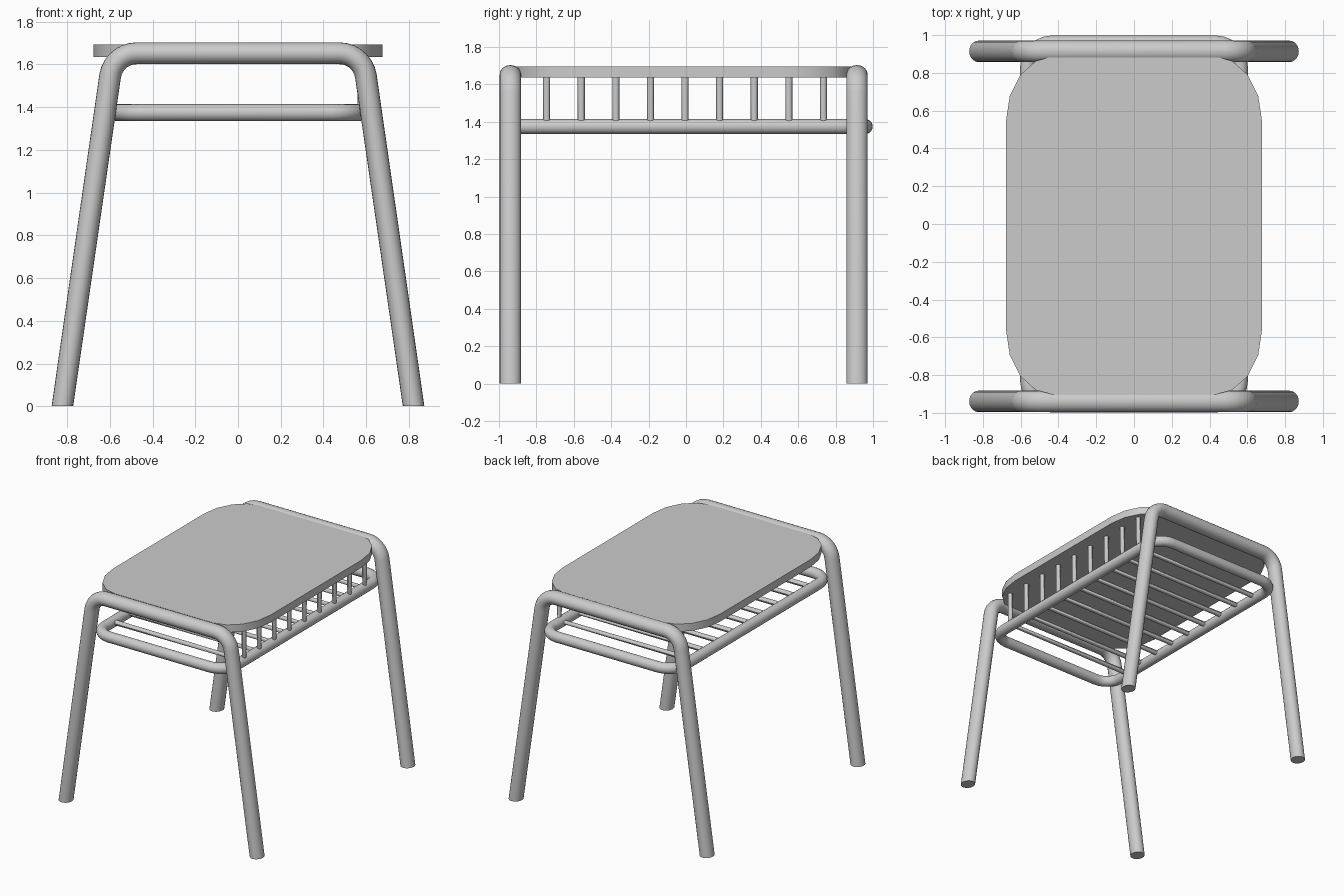
import bpy, bmesh
from math import pi, sin, cos
from mathutils import Vector

if "Cube" in bpy.data.objects:
    bpy.data.objects.remove(bpy.data.objects["Cube"])


def finish(name, bm):
    bmesh.ops.recalc_face_normals(bm, faces=bm.faces)
    me = bpy.data.meshes.new(name)
    bm.to_mesh(me)
    bm.free()
    ob = bpy.data.objects.new(name, me)
    bpy.context.collection.objects.link(ob)
    bpy.ops.object.select_all(action='DESELECT')
    ob.select_set(True)
    bpy.context.view_layer.objects.active = ob
    bpy.ops.object.shade_smooth_by_angle(angle=0.6)
    return ob


def tube(name, path, r, normal, rn=None, cyclic=False, ground=False, sides=20):
    """Sweep a circle along a flat path; normal is the plane normal of the path."""
    rn = rn or r
    n, count = Vector(normal), len(path)
    pts = [Vector(p) for p in path]
    bm = bmesh.new()
    rings = []
    for i, p in enumerate(pts):
        a = pts[i - 1] if cyclic or i > 0 else p
        b = pts[(i + 1) % count] if cyclic or i < count - 1 else p
        d1, d2 = (p - a).normalized(), (b - p).normalized()
        side = (d1 + d2).normalized().cross(n)
        ring = [bm.verts.new(p + side * r * cos(2 * pi * k / sides)
                             + n * rn * sin(2 * pi * k / sides)) for k in range(sides)]
        if ground and i in (0, count - 1):
            for v in ring:
                v.co.z = 0
        rings.append(ring)
    for i in range(count if cyclic else count - 1):
        a, b = rings[i], rings[(i + 1) % count]
        for k in range(sides):
            j = (k + 1) % sides
            bm.faces.new((a[k], a[j], b[j], b[k]))
    if not cyclic:
        bm.faces.new(rings[0])
        bm.faces.new(rings[-1])
    return finish(name, bm)


def rounded_rect(hx, hy, rx, ry, steps, z=0, cy=0):
    out = []
    for q, (sx, sy) in enumerate([(1, 1), (-1, 1), (-1, -1), (1, -1)]):
        for k in range(steps + 1):
            t = (q + k / steps) * pi / 2
            out.append((sx * (hx - rx) + rx * cos(t), cy + sy * (hy - ry) + ry * sin(t), z))
    return out


# Bent leg frames, front and back
tilt, R, top = 0.15, 0.125, 1.652
bx, bz = 0.475, top - R
half = [(bx + R * sin(t), bz + R * cos(t))
        for t in [(pi / 2 - tilt) * k / 7 for k in range(8)]] + [(0.822, 0)]
profile = [(-x, z) for x, z in reversed(half)] + half
for name, y in (("front_leg_frame", -0.939), ("back_leg_frame", 0.914)):
    tube(name, [(x, y, z) for x, z in profile], 0.051, (0, 1, 0), rn=0.057, ground=True)

# Seat panel with rounded corners
bm = bmesh.new()
outline = rounded_rect(0.677, 0.897, 0.255, 0.34, 4, 1.635, -0.008)
face = bm.faces.new([bm.verts.new(p) for p in outline])
ext = bmesh.ops.extrude_face_region(bm, geom=[face])
for v in ext["geom"]:
    if isinstance(v, bmesh.types.BMVert):
        v.co.z = 1.694
seat = finish("seat", bm)
for p in seat.data.polygons:
    p.use_smooth = abs(p.normal.z) < 0.5

# Rack rim
tube("rack_rim", rounded_rect(0.563, 0.958, 0.13, 0.13, 6, 1.374), 0.04, (0, 0, 1), cyclic=True)

# Rack rods, each with an upright to the seat on the right side
for i in range(9):
    y = -0.745 + i * 0.185
    tube(f"rack_rod_{i + 1}", [(-0.565, y, 1.38), (0.574, y, 1.38), (0.574, y, 1.645)],
         0.019, (0, 1, 0), sides=12)
